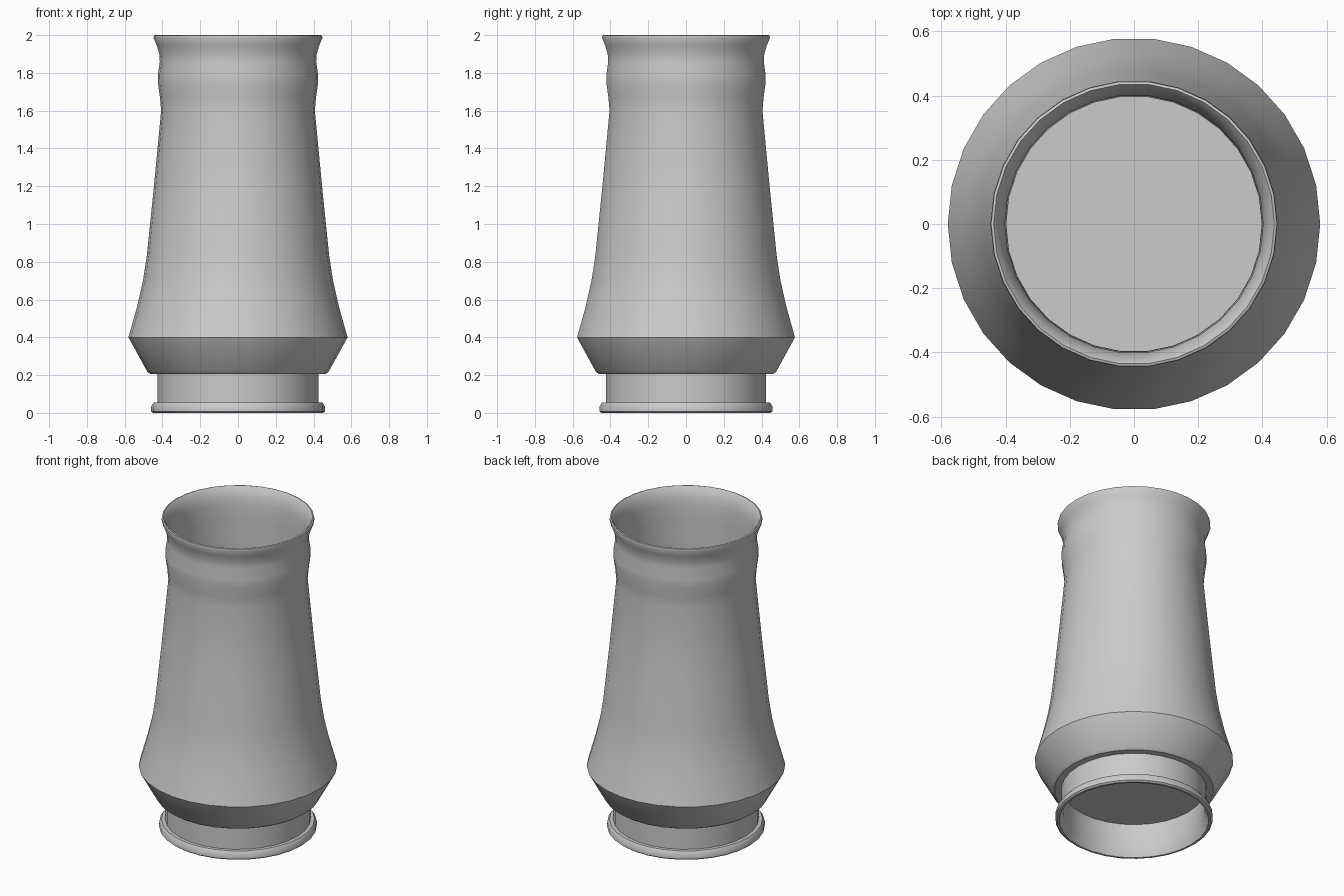
import bpy, bmesh, math

if "Cube" in bpy.data.objects:
    bpy.data.objects.remove(bpy.data.objects["Cube"])

SIDES = 30


def lathe(name, profile, angle=35):
    """Revolve a closed (radius, z) loop around the z axis."""
    bm = bmesh.new()
    rings = []
    for i in range(SIDES):
        a = 2 * math.pi * i / SIDES
        rings.append([bm.verts.new((r * math.cos(a), r * math.sin(a), z)) for r, z in profile])
    n = len(profile)
    for i in range(SIDES):
        p, q = rings[i], rings[(i + 1) % SIDES]
        for j in range(n):
            k = (j + 1) % n
            bm.faces.new((p[j], q[j], q[k], p[k]))
    bmesh.ops.recalc_face_normals(bm, faces=bm.faces)
    return finish(bm, name, angle)


def finish(bm, name, angle):
    mesh = bpy.data.meshes.new(name)
    bm.to_mesh(mesh)
    bm.free()
    ob = bpy.data.objects.new(name, mesh)
    bpy.context.collection.objects.link(ob)
    bpy.ops.object.select_all(action='DESELECT')
    ob.select_set(True)
    bpy.context.view_layer.objects.active = ob
    bpy.ops.object.shade_smooth_by_angle(angle=math.radians(angle))
    return ob


# Outer silhouette: foot ring, neck, shoulder, tapered body, collar, flared lip
outer = [(0.45, 0), (0.46, 0.008), (0.46, 0.035), (0.447, 0.055), (0.425, 0.055),
         (0.425, 0.207), (0.465, 0.207), (0.48, 0.218), (0.58, 0.40), (0.535, 0.56),
         (0.503, 0.70), (0.483, 0.83), (0.445, 1.2), (0.407, 1.6), (0.413, 1.67),
         (0.423, 1.74), (0.424, 1.79), (0.414, 1.86), (0.417, 1.90), (0.43, 1.945),
         (0.447, 1.985), (0.445, 1.997), (0.437, 2.0)]

# Inner wall follows the outside at a thin offset, down to the foot
inner = [(0.425, 1.985), (0.41, 1.945), (0.402, 1.90), (0.402, 1.79), (0.402, 1.72),
         (0.398, 1.6), (0.433, 1.2), (0.47, 0.83), (0.49, 0.70), (0.522, 0.56),
         (0.563, 0.40), (0.468, 0.225), (0.415, 0.215), (0.415, 0.055), (0.43, 0.02), (0.437, 0)]

lathe("vessel_wall", outer + inner)

# Floor disc closing the vessel just above the foot
bm = bmesh.new()
bmesh.ops.create_circle(bm, cap_ends=True, segments=SIDES, radius=0.42)
for v in bm.verts:
    # match the wall's orientation: a corner on the x axis
    v.co.x, v.co.y = v.co.y, v.co.x
    v.co.z = 0.21
bmesh.ops.recalc_face_normals(bm, faces=bm.faces)
for f in bm.faces:
    f.normal_update()
    if f.normal.z < 0:
        f.normal_flip()
finish(bm, "floor_disc", 35)
